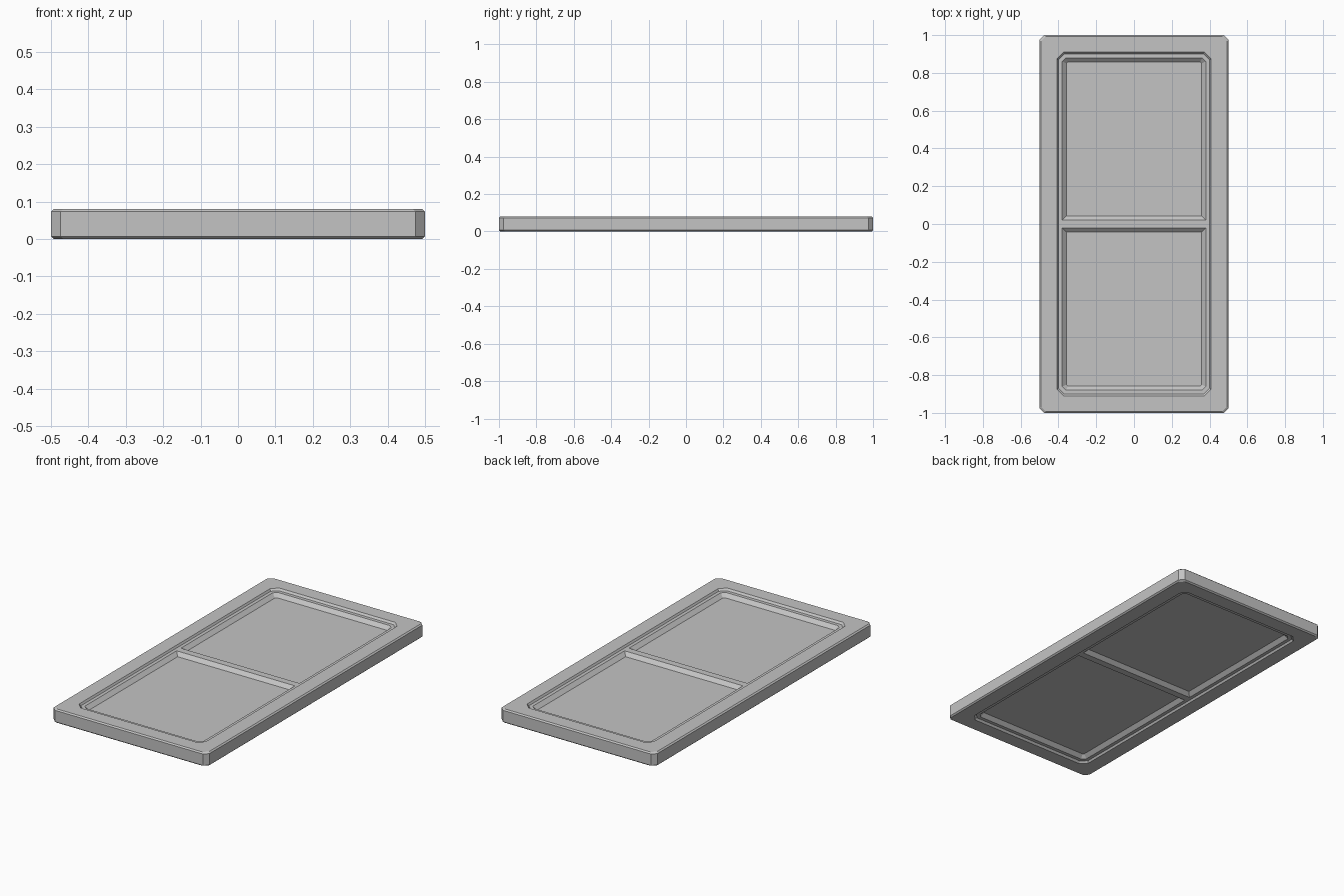
import bpy, bmesh

cube = bpy.data.objects.get("Cube")
if cube:
    bpy.data.objects.remove(cube, do_unlink=True)

T = 0.08  # overall thickness

grey = bpy.data.materials.new("plain grey")
grey.use_nodes = True
grey.diffuse_color = (0.55, 0.55, 0.55, 1)
grey.node_tree.nodes["Principled BSDF"].inputs["Base Color"].default_value = grey.diffuse_color


def ring(bm, hx, hy, cut, z):
    """Rectangle with cut corners, anticlockwise from above."""
    pts = [(hx, -hy + cut), (hx, hy - cut), (hx - cut, hy), (-hx + cut, hy),
           (-hx, hy - cut), (-hx, -hy + cut), (-hx + cut, -hy), (hx - cut, -hy)]
    return [bm.verts.new((x, y, z)) for x, y in pts]


def bridge(bm, a, b):
    n = len(a)
    for i in range(n):
        j = (i + 1) % n
        bm.faces.new((a[i], a[j], b[j], b[i]))


def finish(bm, name):
    bmesh.ops.recalc_face_normals(bm, faces=bm.faces)
    mesh = bpy.data.meshes.new(name)
    bm.to_mesh(mesh)
    bm.free()
    mesh.materials.append(grey)
    obj = bpy.data.objects.new(name, mesh)
    bpy.context.collection.objects.link(obj)
    return obj


# Frame: bevelled rim, the same above and below
bm = bmesh.new()
upper = [(0.5, 1.0, 0.025, T - 0.007), (0.492, 0.992, 0.025, T),
         (0.407, 0.91, 0.034, T), (0.4, 0.9, 0.032, T - 0.011)]
lower = [(hx, hy, cut, T - z) for hx, hy, cut, z in reversed(upper)]
rings = [ring(bm, *r) for r in upper + lower]
for a, b in zip(rings, rings[1:] + rings[:1]):
    bridge(bm, a, b)
finish(bm, "frame")

# Panel: slab split by a middle bar, with a sunken field in each half on both sides
bm = bmesh.new()
low = ring(bm, 0.4, 0.9, 0.032, 0.011)
top = ring(bm, 0.4, 0.9, 0.032, T - 0.011)
bridge(bm, low, top)
bm.faces.new(top)
bm.faces.new(low[::-1])
bmesh.ops.recalc_face_normals(bm, faces=bm.faces)
bmesh.ops.bisect_plane(bm, geom=bm.verts[:] + bm.edges[:] + bm.faces[:],
                       plane_co=(0, 0, 0), plane_no=(0, 1, 0))
bm.normal_update()
fields = [f for f in bm.faces if abs(f.normal.z) > 0.9]
for width, depth in ((0.02, 0), (0.022, -0.02)):
    bmesh.ops.inset_individual(bm, faces=fields, thickness=width, depth=depth,
                               use_even_offset=True)
    bm.normal_update()
finish(bm, "panel")
